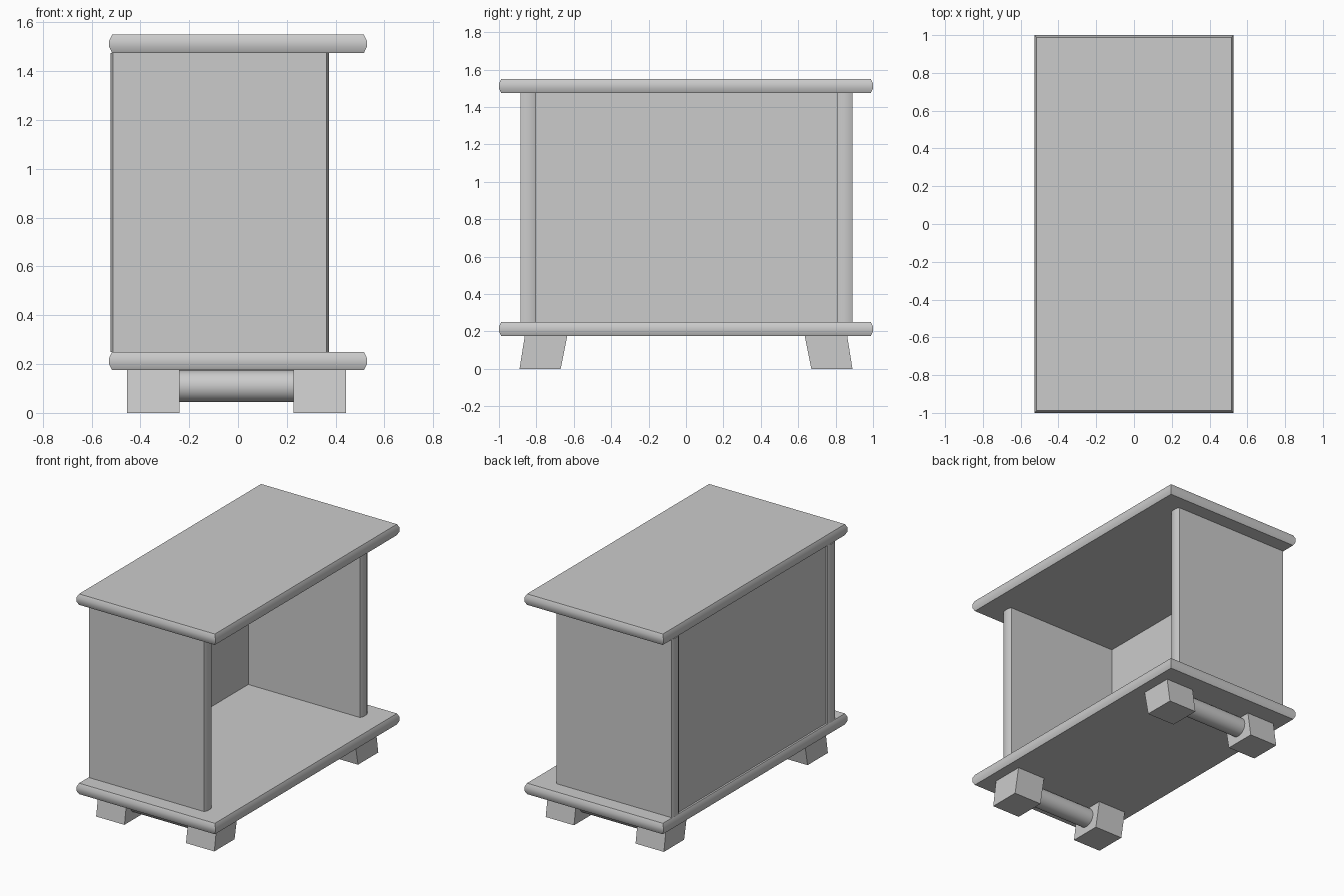
import bpy
from math import radians

if "Cube" in bpy.data.objects:
    bpy.data.objects.remove(bpy.data.objects["Cube"])


def mesh_object(name, verts, faces, smooth=False):
    mesh = bpy.data.meshes.new(name)
    mesh.from_pydata(verts, [], faces)
    mesh.update()
    ob = bpy.data.objects.new(name, mesh)
    bpy.context.collection.objects.link(ob)
    if smooth:
        bpy.ops.object.select_all(action='DESELECT')
        ob.select_set(True)
        bpy.context.view_layer.objects.active = ob
        bpy.ops.object.shade_smooth_by_angle(angle=radians(40))
    return ob


def loft(name, rings):
    """Skin a stack of four-point rings and cap both ends."""
    verts = [p for ring in rings for p in ring]
    faces = [(3, 2, 1, 0)]
    for r in range(len(rings) - 1):
        a = r * 4
        faces += [(a + i, a + (i + 1) % 4, a + 4 + (i + 1) % 4, a + 4 + i) for i in range(4)]
    last = (len(rings) - 1) * 4
    faces.append(tuple(range(last, last + 4)))
    return mesh_object(name, verts, faces)


def rect(x0, x1, y0, y1, z):
    return [(x0, y0, z), (x1, y0, z), (x1, y1, z), (x0, y1, z)]


def smooth(ob):
    bpy.ops.object.select_all(action='DESELECT')
    ob.select_set(True)
    bpy.context.view_layer.objects.active = ob
    bpy.ops.object.shade_smooth_by_angle(angle=radians(50))


# Top and bottom boards with a bulged edge
for name, z in (("bottom_board", 0.175), ("top_board", 1.475)):
    levels = ((0.012, 0), (0, 0.025), (0, 0.05), (0.012, 0.075))
    smooth(loft(name, [rect(-0.528 + i, 0.528 - i, -1 + i, 1 - i, z + h) for i, h in levels]))

# Side panels with softened vertical edges
for name, y0, y1 in (("front_panel", -0.885, -0.803), ("rear_panel", 0.807, 0.889)):
    plan = [(-0.512, y0), (0.362, y0), (0.372, y0 + 0.022), (0.372, y1 - 0.022),
            (0.362, y1), (-0.512, y1), (-0.522, y1 - 0.022), (-0.522, y0 + 0.022)]
    n = len(plan)
    verts = [(x, y, z) for z in (0.25, 1.475) for x, y in plan]
    faces = [tuple(reversed(range(n))), tuple(range(n, 2 * n))]
    faces += [(i, (i + 1) % n, n + (i + 1) % n, n + i) for i in range(n)]
    smooth(mesh_object(name, verts, faces))

# Thin recessed back sheet
loft("back_sheet", [rect(-0.503, -0.487, -0.803, 0.807, z) for z in (0.25, 1.475)])

# Splayed feet and the round bar joining each pair
for side, s in (("front", -1), ("rear", 1)):
    for hand, x0, x1 in (("left", -0.455, -0.24), ("right", 0.228, 0.443)):
        rings = []
        for z, inner, outer in ((0, 0.67, 0.89), (0.175, 0.635, 0.862)):
            lo, hi = sorted((s * inner, s * outer))
            rings.append(rect(x0, x1, lo, hi, z))
        loft(f"{side}_{hand}_foot", rings)
    bpy.ops.mesh.primitive_cylinder_add(vertices=32, radius=0.065, depth=0.5,
                                        location=(-0.005, s * 0.765, 0.11),
                                        rotation=(0, radians(90), 0))
    bar = bpy.context.object
    bar.name = f"{side}_foot_bar"
    smooth(bar)
